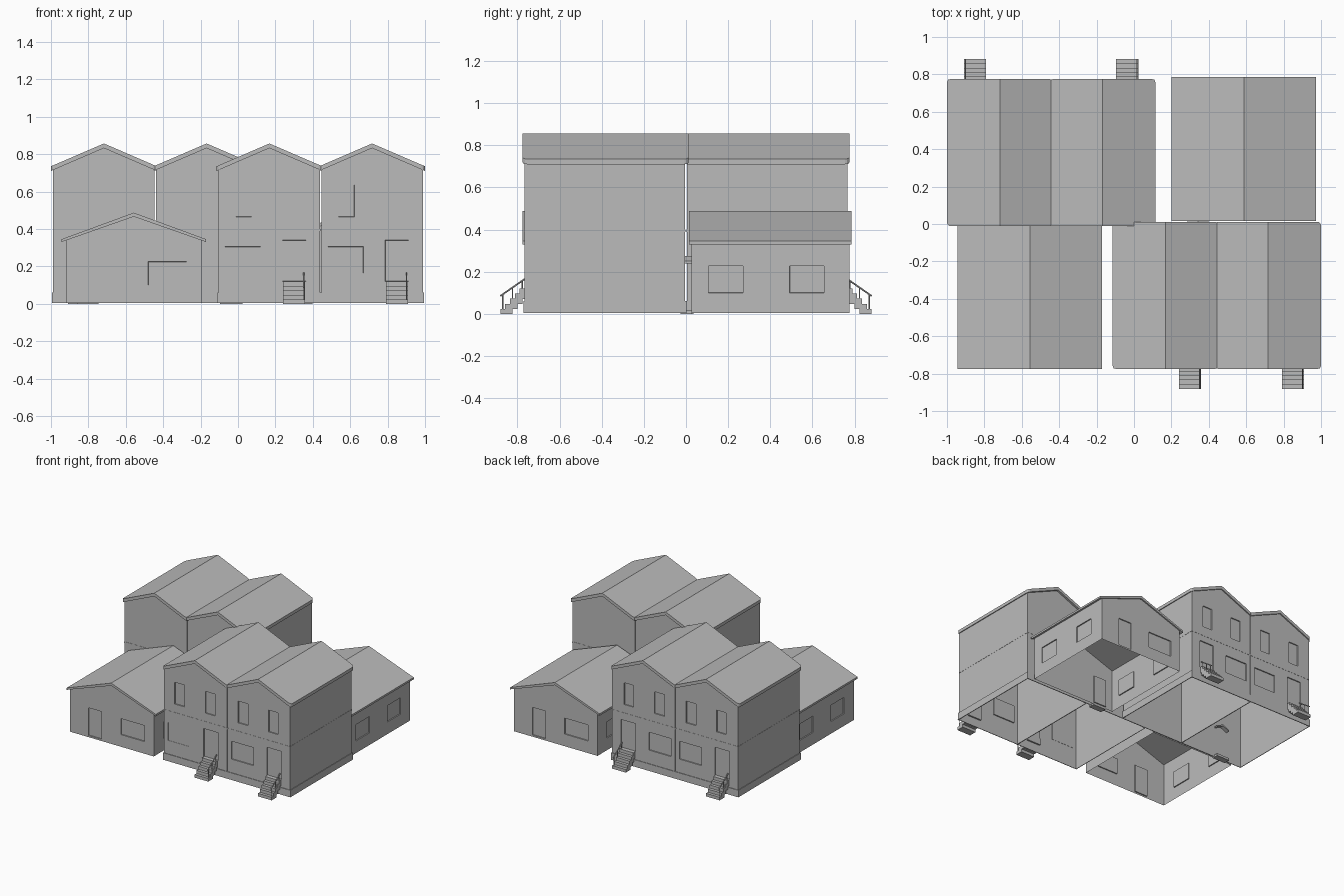
import bpy, bmesh, math
from mathutils import Matrix, Vector

if "Cube" in bpy.data.objects:
    bpy.data.objects.remove(bpy.data.objects["Cube"])

grey = bpy.data.materials.new("plain grey")
grey.use_nodes = True
GREY = (0.5, 0.5, 0.5, 1)
grey.diffuse_color = GREY
grey.node_tree.nodes["Principled BSDF"].inputs["Base Color"].default_value = GREY


def finish(bm, name, place):
    mesh = bpy.data.meshes.new(name)
    bm.to_mesh(mesh)
    bm.free()
    mesh.materials.append(grey)
    ob = bpy.data.objects.new(name, mesh)
    ob.matrix_world = place
    bpy.context.collection.objects.link(ob)
    return ob


def prism(profile, y0, y1, skip=()):
    """Extrude an x-z outline along y, leaving out the skipped sides."""
    bm = bmesh.new()
    front = [bm.verts.new((x, y0, z)) for x, z in profile]
    back = [bm.verts.new((x, y1, z)) for x, z in profile]
    bm.faces.new(front)
    bm.faces.new(back[::-1])
    n = len(profile)
    for i in range(n):
        if i not in skip:
            j = (i + 1) % n
            bm.faces.new((front[j], front[i], back[i], back[j]))
    return bm


def recess(bm, axis, at, u0, u1, z0, z1, depth=0.008):
    """Sink a rectangle into the wall that lies at `at` on the x or y axis."""
    u = 1 - axis
    for k, v in ((u, u0), (u, u1), (2, z0), (2, z1)):
        spot, normal = Vector((0, 0, 0)), Vector((0, 0, 0))
        spot[k], normal[k] = v, 1
        near = [f for f in bm.faces if abs(f.calc_center_median()[axis] - at) < 1e-4]
        geom = near + list({e for f in near for e in f.edges} | {p for f in near for p in f.verts})
        bmesh.ops.bisect_plane(bm, geom=geom, plane_co=spot, plane_no=normal)
    inside = []
    for f in bm.faces:
        c = f.calc_center_median()
        if abs(c[axis] - at) < 1e-4 and u0 < c[u] < u1 and z0 < c.z < z1:
            inside.append(f)
    bm.normal_update()
    bmesh.ops.inset_region(bm, faces=inside, thickness=0.0005, depth=-depth, use_even_offset=True)


def box(name, x0, x1, y0, y1, z0, z1, place):
    return finish(prism([(x0, z0), (x1, z0), (x1, z1), (x0, z1)], y0, y1), name, place)


def band(name, w, y0, y1, z0, z1, out, place):
    """Hollow strip running around the walls."""
    w, y0, y1 = w + out, y0 - out, y1 + out
    bm = prism([(-w, z0), (w, z0), (w, z1), (-w, z1)], y0, y1)
    bm.normal_update()
    caps = [f for f in bm.faces if abs(f.normal.z) > 0.9]
    bmesh.ops.inset_individual(bm, faces=caps, thickness=out)
    bmesh.ops.delete(bm, geom=caps, context='FACES')
    finish(bm, name, place)


def roof(name, half, y0, y1, eave, peak, under_eave, under_peak, place, rounding=0):
    bm = prism([(-half, under_eave), (0, under_peak), (half, under_eave),
                (half, eave), (0, peak), (-half, eave)], y0, y1)
    if rounding:
        corners = [e for e in bm.edges if abs(e.verts[0].co.x) > half - 1e-4
                   and abs(e.verts[0].co.z - e.verts[1].co.z) > 1e-3
                   and abs(e.verts[0].co.x - e.verts[1].co.x) < 1e-4]
        bmesh.ops.bevel(bm, geom=corners, offset=rounding, segments=3,
                        profile=0.5, affect='EDGES')
    finish(bm, name, place)


def rod(name, p, q, radius, place):
    p, q = Vector(p), Vector(q)
    bm = bmesh.new()
    turn = Matrix.Translation((p + q) / 2) @ (q - p).to_track_quat('Z', 'Y').to_matrix().to_4x4()
    bmesh.ops.create_cone(bm, cap_ends=True, segments=6, radius1=radius, radius2=radius,
                          depth=(q - p).length, matrix=turn)
    finish(bm, name, place)


def span(a, b, side):
    return sorted((a * side, b * side))


def stairs(side, y, place):
    x0, x1 = span(0.073, 0.191, side)
    steps, run, height = 5, 0.115, 0.12
    for i in range(steps):
        top = height * (i + 1) / steps
        start = y - run + run * i / steps
        box("stair_step", x0, x1, start, start + run / steps + 0.012,
            max(0, top - 0.05), top, place)
    rail_x = 0.184 * side
    for t in (0.1, 0.5, 0.9):
        foot = (rail_x, y - run * (1 - t), height * t)
        rod("rail_post", foot, (rail_x, foot[1], 0.088 + 0.075 * t), 0.003, place)
    rod("hand_rail", (rail_x, y - run, 0.085), (rail_x, y, 0.165), 0.004, place)


def town_house(x, side, place, lower_depth=0.008):
    """Two-storey terrace unit."""
    here = place @ Matrix.Translation((x, 0, 0))
    w, y0, y1 = 0.271, -0.766, -0.004
    bm = prism([(-w, 0.005), (w, 0.005), (w, 0.716), (0, 0.832), (-w, 0.716)], y0, y1, (0, 2, 3))
    recess(bm, 1, y0, *span(0.07, 0.195, side), 0.12, 0.34)
    recess(bm, 1, y0, *span(-0.237, -0.047, side), 0.165, 0.305, lower_depth)
    for a, b in ((-0.18, -0.095), (0.085, 0.168)):
        recess(bm, 1, y0, *span(a, b, side), 0.465, 0.635)
    finish(bm, "town_house_walls", here)
    band("plinth", w, y0, y1, 0.005, 0.06, 0.006, here)
    band("storey_band", w, y0, y1, 0.388, 0.4, 0.002, here)
    roof("town_house_roof", 0.283, -0.775, 0.012, 0.735, 0.857, 0.71, 0.832, here, 0.02)
    stairs(side, y0, here)


def bungalow(x, y, side, place):
    """Single-storey house; `side` places the rear door."""
    here = place @ Matrix.Translation((x, y, 0))
    w, d = 0.3625, 0.375
    bm = prism([(-w, 0.005), (w, 0.005), (w, 0.339), (0, 0.466), (-w, 0.339)], -d, d, (0, 2, 3))
    recess(bm, 1, -d, -0.203, -0.09, 0.018, 0.235)
    recess(bm, 1, -d, 0.077, 0.282, 0.1, 0.225)
    for wall in (-w, w):
        for a in (-0.255, 0.13):
            recess(bm, 0, wall, a, a + 0.163, 0.1, 0.228)
    a, b = span(0.19, 0.3, side)
    recess(bm, 1, d, a, b, 0.018, 0.235)
    finish(bm, "bungalow_walls", here)
    roof("bungalow_roof", 0.387, -0.385, 0.385, 0.345, 0.487, 0.33, 0.466, here)
    # Rear doorstep and small pitched hood
    box("rear_doorstep", a, b, d, d + 0.05, 0, 0.018, here)
    mid = (a + b) / 2
    hood = [(a, 0.24), (mid, 0.265), (b, 0.24), (b, 0.25), (mid, 0.275), (a, 0.25)]
    finish(prism(hood, d, d + 0.05), "rear_door_hood", here)


front = Matrix.Identity(4)
turned = Matrix.Rotation(math.pi, 4, 'Z')

# Front pair, and the opposite pair with one unit mirrored
town_house(0.168, 1, front, 0.001)
town_house(0.717, 1, front)
town_house(0.168, -1, turned)
town_house(0.717, 1, turned)

# Bungalows
bungalow(-0.557, -0.39, -1, front)
bungalow(-0.587, -0.4, 1, turned)
